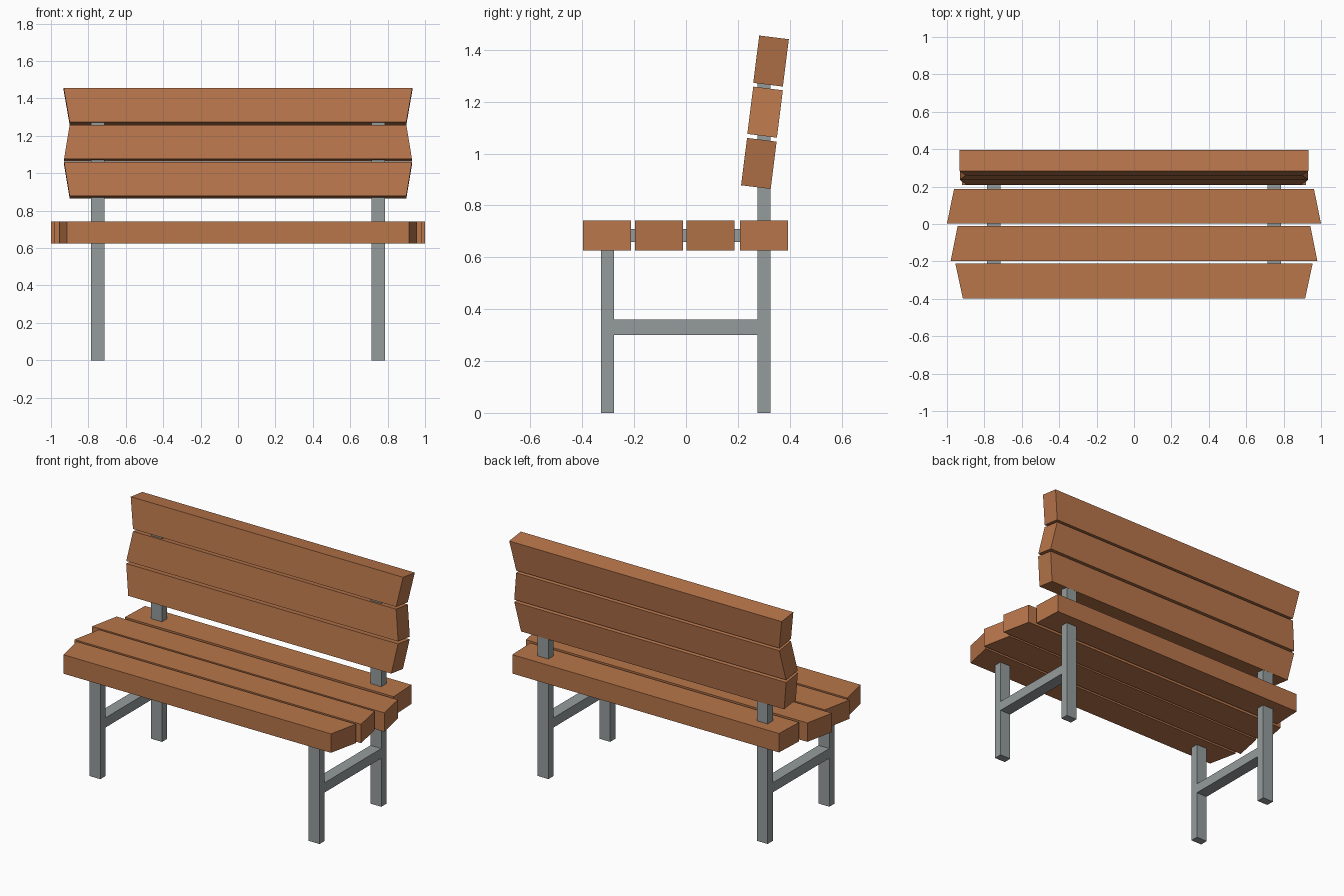
import bpy
import math
from mathutils import Matrix

if "Cube" in bpy.data.objects:
    bpy.data.objects.remove(bpy.data.objects["Cube"])


def material(name, rgb):
    m = bpy.data.materials.new(name)
    m.diffuse_color = (*rgb, 1.0)
    m.use_nodes = True
    m.node_tree.nodes["Principled BSDF"].inputs["Base Color"].default_value = m.diffuse_color
    return m


WOOD = material("warm wood", (0.48, 0.18, 0.07))
METAL = material("grey metal", (0.30, 0.33, 0.335))

FACES = [(0, 3, 2, 1), (4, 5, 6, 7), (0, 1, 5, 4),
         (1, 2, 6, 5), (2, 3, 7, 6), (3, 0, 4, 7)]


def plank(name, mat, half_a, half_b, width, thick, matrix):
    """Board along x; half length is half_a at its -y edge and half_b at its +y edge."""
    w, t = width / 2, thick / 2
    outline = [(-half_a, -w), (half_a, -w), (half_b, w), (-half_b, w)]
    verts = [(x, y, z) for z in (-t, t) for x, y in outline]
    mesh = bpy.data.meshes.new(name)
    mesh.from_pydata(verts, [], FACES)
    mesh.materials.append(mat)
    ob = bpy.data.objects.new(name, mesh)
    ob.matrix_world = matrix
    bpy.context.collection.objects.link(ob)
    return ob


def box(name, mat, x, y, z):
    """Axis-aligned box from (min, max) ranges."""
    mid = [(r[0] + r[1]) / 2 for r in (x, y, z)]
    half = (x[1] - x[0]) / 2
    return plank(name, mat, half, half, y[1] - y[0], z[1] - z[0], Matrix.Translation(mid))


# Seat planks: centre y, front half length, back half length
for i, (y, front, back) in enumerate([(-0.305, 0.915, 0.955), (-0.104, 0.98, 0.943),
                                      (0.095, 1.0, 0.962), (0.301, 0.92, 0.912)]):
    plank(f"seat_plank_{i + 1}", WOOD, front, back, 0.186, 0.117,
          Matrix.Translation((0, y, 0.684)))

# Backrest planks, leaning back: centre y, centre z, lower and upper half length
lean = Matrix.Rotation(math.radians(90 - 7.2), 4, 'X')
for i, (y, z, low, high) in enumerate([(0.281, 0.962, 0.90, 0.93), (0.305, 1.16, 0.93, 0.90),
                                       (0.328, 1.357, 0.90, 0.932)]):
    plank(f"back_plank_{i + 1}", WOOD, low, high, 0.184, 0.115,
          Matrix.Translation((0, y, z)) @ lean)

# Metal frame on each side: legs, stretcher and seat rail
for side, x in (("left", -0.75), ("right", 0.75)):
    xr = (x - 0.037, x + 0.037)
    box(f"front_leg_{side}", METAL, xr, (-0.327, -0.277), (0, 0.71))
    box(f"back_post_{side}", METAL, xr, (0.276, 0.326), (0, 1.36))
    box(f"stretcher_{side}", METAL, xr, (-0.277, 0.276), (0.30, 0.36))
    box(f"seat_rail_{side}", METAL, xr, (-0.277, 0.276), (0.66, 0.71))
